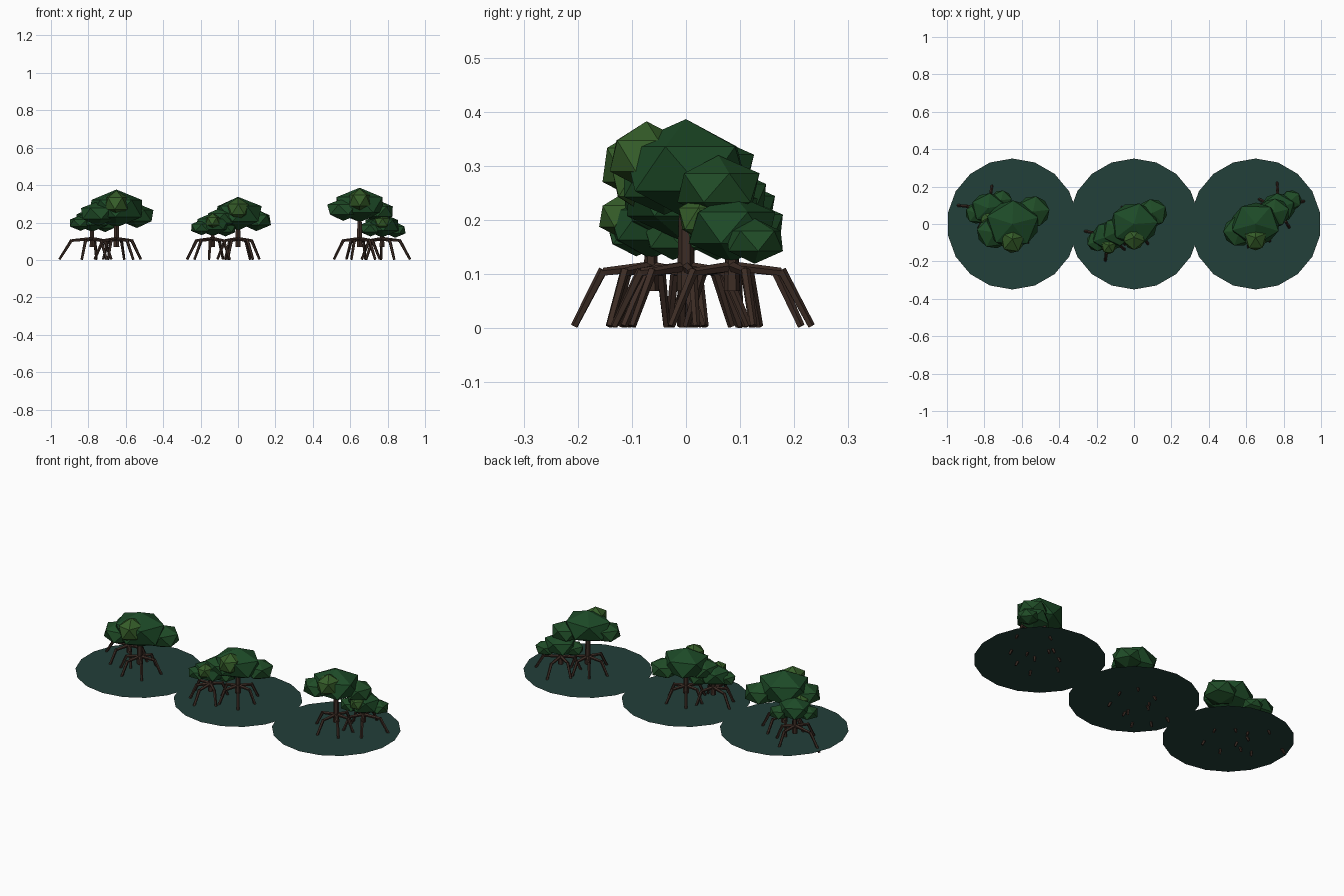
import bpy, bmesh, math, random
from mathutils import Vector, Matrix

if "Cube" in bpy.data.objects:
    bpy.data.objects.remove(bpy.data.objects["Cube"])

random.seed(4)


def material(name, rgb):
    m = bpy.data.materials.new(name)
    m.diffuse_color = (*rgb, 1)
    m.use_nodes = True
    m.node_tree.nodes["Principled BSDF"].inputs["Base Color"].default_value = m.diffuse_color
    return m


WATER = material("water", (0.016, 0.05, 0.041))
BARK = material("bark", (0.045, 0.025, 0.018))
LEAF = material("leaf", (0.012, 0.068, 0.02))
LEAF_MID = material("leaf_mid", (0.014, 0.072, 0.02))
LEAF_LIGHT = material("leaf_light", (0.036, 0.11, 0.022))


def finish(name, bm, mat):
    me = bpy.data.meshes.new(name)
    bm.to_mesh(me)
    bm.free()
    me.materials.append(mat)
    ob = bpy.data.objects.new(name, me)
    bpy.context.collection.objects.link(ob)
    return ob


def limb(bm, a, b, r1, r2, sides=5):
    """Tapered stick from a to b."""
    a, b = Vector(a), Vector(b)
    d = b - a
    m = Matrix.Translation((a + b) / 2) @ d.to_track_quat('Z', 'Y').to_matrix().to_4x4()
    bmesh.ops.create_cone(bm, cap_ends=True, segments=sides, radius1=r1,
                          radius2=r2, depth=d.length, matrix=m)


def leaf_blob(name, loc, size, yaw, mat):
    """Flattened 20-sided leaf clump."""
    bm = bmesh.new()
    m = (Matrix.Translation(loc) @ Matrix.Diagonal((*size, 1))
         @ Matrix.Rotation(yaw, 4, 'Z'))
    bmesh.ops.create_icosphere(bm, subdivisions=1, radius=1, matrix=m)
    finish(name, bm, mat)


def tree(name, x, y, s, cz, roots):
    """s scales the canopy, cz is its centre height, roots are (degrees, reach)."""
    # trunk
    bm = bmesh.new()
    limb(bm, (x, y, 0.068), (x, y, cz), 0.011 + 0.006 * s, 0.005 + 0.006 * s, 6)
    finish(name + "_trunk", bm, BARK)
    # arching stilt roots
    bm = bmesh.new()
    for deg, reach in roots:
        a = math.radians(deg)
        d = Vector((math.cos(a), math.sin(a), 0))
        base = Vector((x, y, 0))
        top = base + Vector((0, 0, 0.113))
        elbow = base + d * reach * 0.62 + Vector((0, 0, 0.103))
        foot = base + d * reach + Vector((0, 0, 0.003))
        limb(bm, top, elbow, 0.010, 0.008)
        limb(bm, elbow + Vector((0, 0, 0.004)), foot, 0.009, 0.007)
    finish(name + "_roots", bm, BARK)
    # canopy: main clump, two side clumps, raised front clump
    clumps = [
        ("main", (0, 0.0, 0), (0.145, 0.128, 0.092), LEAF),
        ("right", (0.10, 0.06, -0.035), (0.09, 0.085, 0.06), LEAF_MID),
        ("left", (-0.088, -0.04, -0.025), (0.095, 0.088, 0.06), LEAF_MID),
        ("front", (0.0, -0.073, 0.024), (0.066, 0.076, 0.064), LEAF_LIGHT),
    ]
    for part, off, size, mat in clumps:
        loc = Vector((x, y, cz)) + Vector(off) * s
        leaf_blob(f"{name}_{part}_leaves", loc, [v * s for v in size],
                  random.uniform(0, 1.2), mat)


# water discs, slightly above the root tips
for i, cx in enumerate((-0.65, 0, 0.65)):
    bm = bmesh.new()
    bmesh.ops.create_circle(bm, cap_ends=True, segments=18, radius=0.35,
                            matrix=Matrix.Translation((cx, 0, 0.026)))
    finish(f"water_disc_{i + 1}", bm, WATER)

# big trees
tree("left_big", -0.65, 0, 1.1, 0.275,
     [(15, 0.135), (70, 0.12), (130, 0.11), (195, 0.12), (250, 0.13), (310, 0.14)])
tree("middle_big", 0, 0, 0.98, 0.247,
     [(5, 0.115), (60, 0.13), (125, 0.12), (185, 0.11), (245, 0.13), (305, 0.14)])
tree("right_big", 0.65, 0, 1.0, 0.294,
     [(10, 0.11), (75, 0.12), (130, 0.11), (183, 0.137), (252, 0.14), (310, 0.13)])

# small companion trees
tree("left_small", -0.78, 0.085, 0.7, 0.215,
     [(175, 0.175), (80, 0.13), (20, 0.11), (245, 0.13), (310, 0.12)])
tree("middle_small", -0.135, -0.065, 0.68, 0.19,
     [(168, 0.14), (262, 0.143), (215, 0.12), (320, 0.12), (60, 0.11)])
tree("right_small", 0.77, 0.085, 0.7, 0.185,
     [(15, 0.155), (92, 0.147), (155, 0.12), (225, 0.12), (300, 0.13)])
